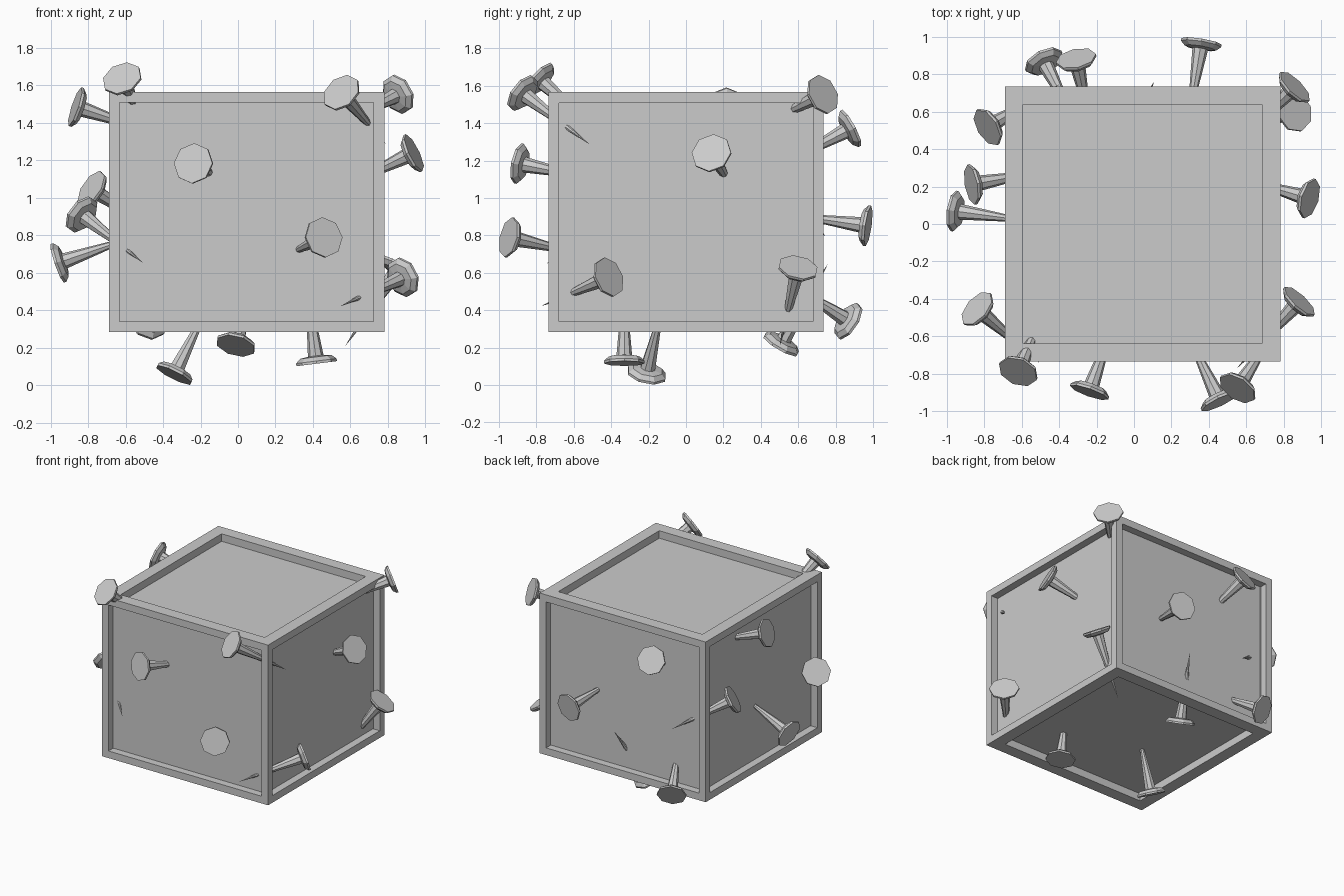
import bpy, bmesh
from mathutils import Vector, Matrix

if "Cube" in bpy.data.objects:
    bpy.data.objects.remove(bpy.data.objects["Cube"])

LENGTH = 0.52  # head face to tip


def finish(name, bm):
    bmesh.ops.recalc_face_normals(bm, faces=bm.faces)
    mesh = bpy.data.meshes.new(name)
    bm.to_mesh(mesh)
    bm.free()
    obj = bpy.data.objects.new(name, mesh)
    bpy.context.collection.objects.link(obj)
    return obj


# Crate body: a box with a recessed panel on each side
def crate(center, size, recess=0.06):
    bm = bmesh.new()
    bmesh.ops.create_cube(bm, size=1)
    bmesh.ops.scale(bm, vec=size, verts=bm.verts)
    bmesh.ops.translate(bm, vec=center, verts=bm.verts)
    bm.normal_update()
    for face in list(bm.faces):
        n = face.normal.copy()
        border = 0.097 if abs(n.z) > 0.5 else 0.057
        bmesh.ops.inset_region(bm, faces=[face], thickness=border, use_even_offset=True)
        panel = bmesh.ops.extrude_discrete_faces(bm, faces=[face])["faces"][0]
        bmesh.ops.translate(bm, vec=-n * recess, verts=panel.verts)
    return finish("crate", bm)


# Nail: eight-sided lathe with a flat head and a shaft tapering to a point
def nail(name, head, direction):
    profile = [(0.109, 0.0), (0.109, 0.014), (0.085, 0.036), (0.042, 0.042)]
    sides = 8
    bm = bmesh.new()
    rings = []
    for r, z in profile:
        ring = bmesh.ops.create_circle(bm, segments=sides, radius=r,
                                       matrix=Matrix.Translation((0, 0, z)))["verts"]
        rings.append(ring)
    bm.faces.new(rings[0])
    for a, b in zip(rings, rings[1:]):
        for i in range(sides):
            j = (i + 1) % sides
            bm.faces.new((a[i], a[j], b[j], b[i]))
    tip = bm.verts.new((0, 0, LENGTH))
    for i in range(sides):
        bm.faces.new((rings[-1][i], rings[-1][(i + 1) % sides], tip))
    turn = Vector(direction).to_track_quat('Z', 'Y').to_matrix().to_4x4()
    bmesh.ops.transform(bm, matrix=Matrix.Translation(head) @ turn, verts=bm.verts)
    return finish(name, bm)


crate((0.046, 0.0, 0.924), (1.47, 1.47, 1.282))

# Head centre and driving direction, grouped by the side each nail enters
nails = {
    "front_nail": [
        ((0.55, -0.88, 1.565), (0.237, 0.36, -0.275)),
        ((0.46, -0.95, 0.79), (-0.125, 0.26, -0.06)),
        ((-0.24, -0.90, 1.185), (0.06, 0.17, -0.035)),
        ((-0.62, -0.79, 1.64), (0.045, 0.105, -0.095)),
    ],
    "left_nail": [
        ((-0.84, -0.45, 0.915), (0.34, -0.295, -0.267)),
        ((-0.965, 0.07, 0.65), (0.26, -0.035, 0.09)),
        ((-0.87, 0.21, 1.487), (0.165, 0.03, -0.055)),
        ((-0.785, 0.515, 1.05), (0.395, 0.235, -0.26)),
    ],
    "back_nail": [
        ((-0.485, 0.875, 0.337), (0.07, -0.134, 0.085)),
        ((-0.31, 0.885, 1.375), (0.03, -0.14, -0.075)),
        ((0.36, 0.975, 0.85), (-0.037, -0.225, 0.032)),
    ],
    "right_nail": [
        ((0.86, 0.735, 1.555), (-0.2, -0.2, -0.1)),
        ((0.86, 0.60, 0.63), (-0.29, -0.1, -0.425)),
        ((0.94, 0.135, 1.242), (-0.155, 0.045, -0.075)),
        ((0.885, -0.41, 0.578), (-0.335, -0.36, -0.155)),
    ],
    "bottom_nail": [
        ((-0.343, -0.212, 0.054), (0.107, 0.05, 0.214)),
        ((-0.013, 0.505, 0.21), (0.12, 0.255, 0.44)),
        ((0.42, -0.33, 0.115), (-0.02, 0.0, 0.16)),
    ],
}
for side, items in nails.items():
    for k, (head, direction) in enumerate(items, 1):
        nail(f"{side}_{k}", head, direction)
